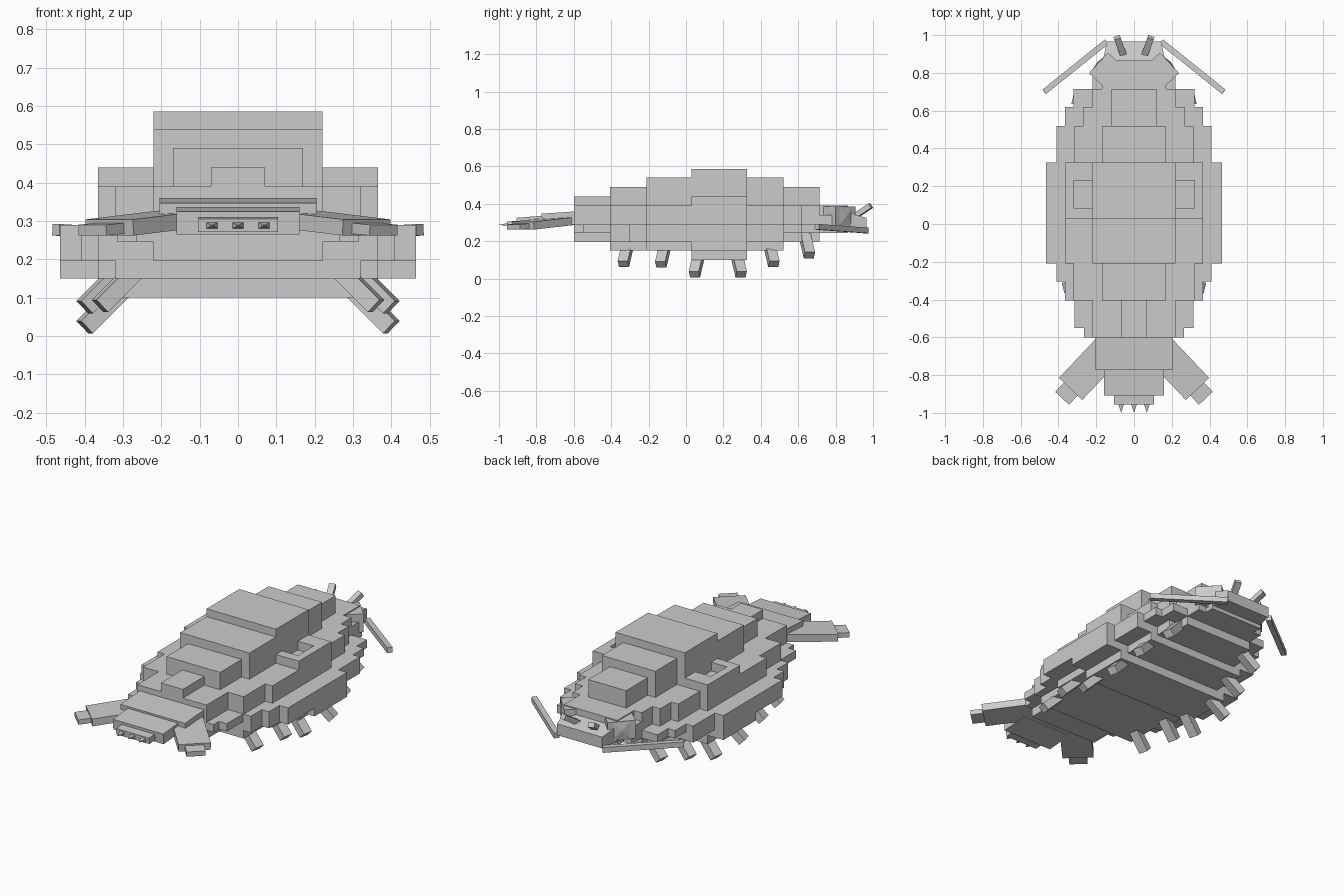
import bpy, bmesh, math
from mathutils import Matrix, Vector

if "Cube" in bpy.data.objects:
    bpy.data.objects.remove(bpy.data.objects["Cube"])

shell = bpy.data.materials.new("shell grey")
shell.diffuse_color = (0.6, 0.6, 0.6, 1)
shell.use_nodes = True
shell.node_tree.nodes["Principled BSDF"].inputs["Base Color"].default_value = shell.diffuse_color


def finish(name, bm):
    bmesh.ops.recalc_face_normals(bm, faces=bm.faces)
    mesh = bpy.data.meshes.new(name)
    bm.to_mesh(mesh)
    bm.free()
    mesh.materials.append(shell)
    ob = bpy.data.objects.new(name, mesh)
    bpy.context.collection.objects.link(ob)
    return ob


def add_box(bm, x0, x1, y0, y1, z0, z1):
    m = Matrix.Translation(((x0 + x1) / 2, (y0 + y1) / 2, (z0 + z1) / 2))
    m = m @ Matrix.Diagonal((x1 - x0, y1 - y0, z1 - z0, 1))
    bmesh.ops.create_cube(bm, size=1, matrix=m)


def blocks(name, rows):
    """Centred boxes given as half width, y0, y1, z0, z1."""
    bm = bmesh.new()
    for hx, y0, y1, z0, z1 in rows:
        add_box(bm, -hx, hx, y0, y1, z0, z1)
    return finish(name, bm)


def beam(bm, a, b, width, thick):
    """Rectangular bar from a to b, width lies flat, on both sides of x = 0."""
    for s in (1, -1):
        p = Vector((a[0] * s, a[1], a[2]))
        q = Vector((b[0] * s, b[1], b[2]))
        d = (q - p).normalized()
        side = d.cross(Vector((0, 0, 1))).normalized()
        up = side.cross(d)
        rot = Matrix((side, d, up)).transposed().to_4x4()
        m = Matrix.Translation((p + q) / 2) @ rot
        bmesh.ops.create_cube(bm, size=1, matrix=m @ Matrix.Diagonal((width, (q - p).length, thick, 1)))


# Stepped shell segments, from the -y end to the head end
blocks("shell_segment_1", [(.265, -.60, -.405, .245, .29), (.315, -.55, -.405, .245, .29),
                           (.22, -.60, -.405, .195, .39), (.07, -.60, -.405, .39, .44)])
blocks("shell_segment_2", [(.365, -.405, -.21, .195, .29), (.41, -.305, -.21, .195, .29),
                           (.32, -.405, -.21, .15, .39), (.17, -.405, -.21, .39, .49)])
blocks("shell_segment_3", [(.465, -.21, .03, .195, .29), (.365, -.21, .03, .15, .39),
                           (.22, -.21, .03, .39, .54)])
blocks("shell_segment_4", [(.465, .03, .325, .15, .29), (.365, .03, .325, .10, .39),
                           (.22, .03, .325, .39, .585)])
blocks("shell_segment_5", [(.41, .325, .52, .195, .29), (.315, .325, .52, .15, .39),
                           (.17, .325, .52, .39, .54)])
blocks("shell_segment_6", [(.365, .52, .62, .245, .29), (.32, .62, .715, .245, .29),
                           (.27, .52, .62, .195, .39), (.22, .62, .715, .195, .39),
                           (.12, .52, .715, .39, .49)])
blocks("neck", [(.22, .715, .81, .245, .34), (.17, .715, .865, .245, .39)])

# Raised rims with a square pit on each shoulder
bm = bmesh.new()
for s in (1, -1):
    for x0, x1, y0, y1 in ((.32, .365, .03, .325), (.22, .32, .03, .085), (.22, .32, .23, .325)):
        add_box(bm, min(s * x0, s * x1), max(s * x0, s * x1), y0, y1, .39, .44)
finish("shoulder_rims", bm)

# Tail plates, slightly drooping
bm = bmesh.new()
for hw, y0, y1, z0, z1, t in ((.205, -.58, -.77, .325, .312, .07), (.16, -.74, -.905, .308, .295, .06),
                              (.105, -.88, -.955, .293, .288, .035)):
    p, q = Vector((0, y0, z0)), Vector((0, y1, z1))
    m = Matrix.Translation((p + q) / 2) @ Matrix.Rotation(math.atan2(z0 - z1, y0 - y1), 4, 'X')
    bmesh.ops.create_cube(bm, size=1, matrix=m @ Matrix.Diagonal((2 * hw, (q - p).length, t, 1)))
finish("tail_plates", bm)

# Small tail spikes
bm = bmesh.new()
for x in (-.068, 0, .068):
    m = Matrix.Translation((x, -.975, .288)) @ Matrix.Diagonal((1, 1, .55, 1))
    m = m @ Matrix.Rotation(math.pi / 2, 4, 'X') @ Matrix.Rotation(math.pi / 4, 4, 'Z')
    bmesh.ops.create_cone(bm, cap_ends=True, segments=4, radius1=.023, radius2=0, depth=.05, matrix=m)
finish("tail_spikes", bm)

# Tail side paddles
bm = bmesh.new()
beam(bm, (.11, -.635, .31), (.335, -.872, .283), .17, .042)
beam(bm, (.31, -.848, .283), (.38, -.922, .276), .10, .028)
finish("tail_paddles", bm)

# Six pairs of splayed legs
bm = bmesh.new()
for y, x, z, lean in ((-.335, .36, .078, -1), (-.135, .40, .075, -1), (.045, .40, .023, -1),
                      (.295, .40, .023, 1), (.47, .36, .078, 1), (.66, .31, .125, 1)):
    beam(bm, (x - .15, y - .035 * lean, z + .15), (x, y, z), .055, .045)
finish("legs", bm)

# Head block, tapered towards the tip
bm = bmesh.new()
add_box(bm, -.175, .175, .82, .965, .27, .365)
for v in bm.verts:
    if v.co.y > .9:
        v.co.x *= .82
        v.co.z = .26 if v.co.z < .3 else .325
finish("head", bm)

# Eye blocks turned outward with shallow pointed lenses
bm = bmesh.new()
beam(bm, (.115, .785, .332), (.188, .853, .332), .148, .105)
for s in (1, -1):
    n = Vector((.73 * s, .68, 0)).normalized()
    m = Matrix.Translation(Vector((.188 * s, .853, .332)) + n * .004)
    m = m @ n.to_track_quat('Z', 'Y').to_matrix().to_4x4() @ Matrix.Rotation(math.pi / 4, 4, 'Z')
    bmesh.ops.create_cone(bm, cap_ends=True, segments=4, radius1=.065, radius2=0, depth=.008, matrix=m)
finish("eyes", bm)

# Long swept antennae and short antennules
bm = bmesh.new()
beam(bm, (.145, .965, .257), (.475, .70, .277), .03, .03)
finish("antennae", bm)
bm = bmesh.new()
beam(bm, (.055, .89, .325), (.09, .988, .39), .035, .028)
finish("antennules", bm)
